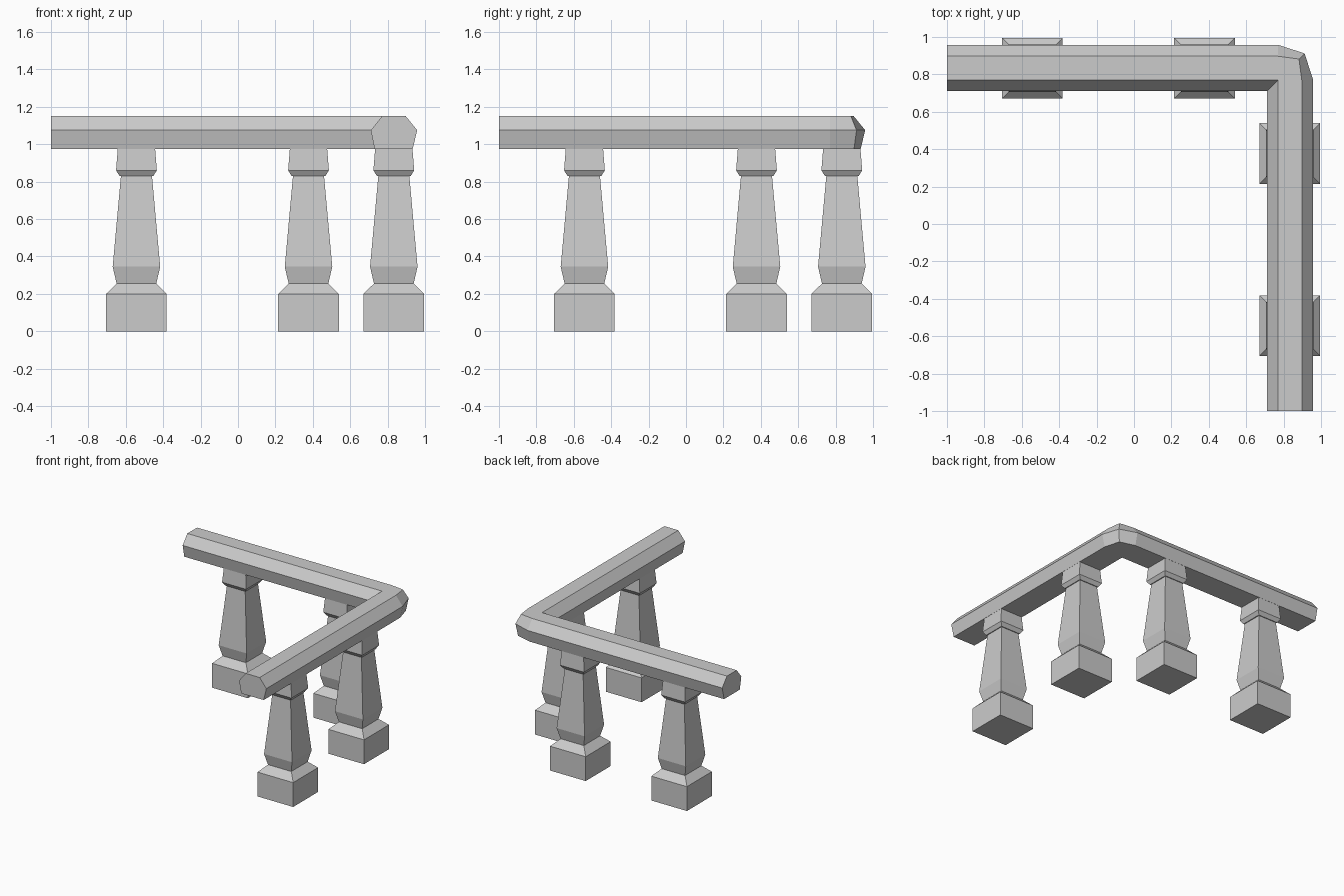
import bpy

if "Cube" in bpy.data.objects:
    bpy.data.objects.remove(bpy.data.objects["Cube"])

def make_object(name, rings, closed_sections=True):
    """Loft equal-length point rings into a capped solid."""
    n = len(rings[0])
    verts = [p for ring in rings for p in ring]
    faces = [(a * n + i, a * n + (i + 1) % n, (a + 1) * n + (i + 1) % n, (a + 1) * n + i)
             for a in range(len(rings) - 1) for i in range(n)]
    faces += [tuple(reversed(range(n))), tuple(range(len(verts) - n, len(verts)))]
    mesh = bpy.data.meshes.new(name)
    mesh.from_pydata(verts, [], faces)
    obj = bpy.data.objects.new(name, mesh)
    bpy.context.collection.objects.link(obj)
    # Merge the collapsed inside corner and fix the normals
    import bmesh
    bm = bmesh.new()
    bm.from_mesh(mesh)
    bmesh.ops.remove_doubles(bm, verts=bm.verts, dist=0.0005)
    bmesh.ops.recalc_face_normals(bm, faces=bm.faces)
    bm.to_mesh(mesh)
    bm.free()
    return obj

# Handrail section: (offset, height, offset at the bend diagonal)
section = [(0.71, 1.075, 0.71), (0.77, 1.15, 0.77), (0.897, 1.15, 0.882),
           (0.958, 1.075, 0.912), (0.934, 0.975, 0.898), (0.73, 0.975, 0.73)]
BEND = 0.77
rail = [
    [(-1, o, z) for o, z, d in section],
    [(min(o, BEND), o, z) for o, z, d in section],
    [(d, d, z) for o, z, d in section],
    [(o, min(o, BEND), z) for o, z, d in section],
    [(o, -1, z) for o, z, d in section],
]
make_object("handrail", rail)

# Square baluster profile: (half width, height)
profile = [(0.162, 0), (0.162, 0.2), (0.106, 0.255), (0.127, 0.345), (0.083, 0.83),
           (0.09, 0.83), (0.109, 0.86), (0.099, 0.985)]
CORNERS = [(-1, -1), (1, -1), (1, 1), (-1, 1)]

def baluster(name, x, y):
    make_object(name, [[(x + sx * w, y + sy * w, z) for sx, sy in CORNERS]
                       for w, z in profile])

# Two balusters under each arm of the rail
for i, along in enumerate((-0.543, 0.377), 1):
    baluster(f"back_baluster_{i}", along, 0.833)
    baluster(f"side_baluster_{i}", 0.833, along)
